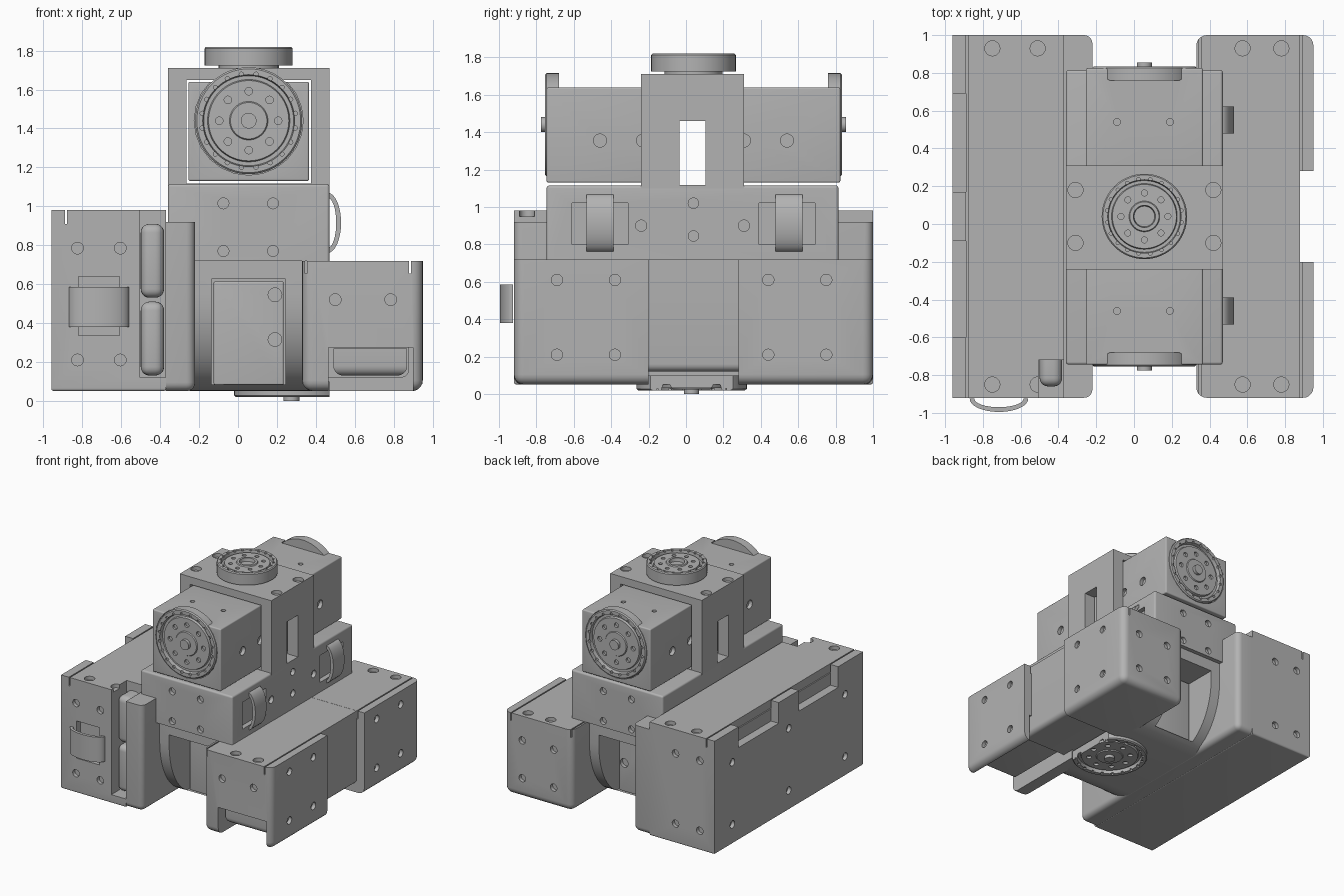
import bpy
import bmesh
from math import cos, sin, pi, radians
from mathutils import Matrix, Vector

default_cube = bpy.data.objects.get("Cube")
if default_cube:
    bpy.data.objects.remove(default_cube, do_unlink=True)

grey = bpy.data.materials.new("plain grey")
grey.use_nodes = True
grey.diffuse_color = (0.45, 0.45, 0.45, 1)
grey.node_tree.nodes["Principled BSDF"].inputs["Base Color"].default_value = grey.diffuse_color

AXIS_TURN = {
    "x": Matrix.Rotation(pi / 2, 4, "Y"),
    "y": Matrix.Rotation(pi / 2, 4, "X"),
    "z": Matrix.Identity(4),
}


def finish(name, bm):
    """Turn a bmesh into a named grey object."""
    bmesh.ops.recalc_face_normals(bm, faces=bm.faces)
    mesh = bpy.data.meshes.new(name)
    bm.to_mesh(mesh)
    bm.free()
    mesh.materials.append(grey)
    part = bpy.data.objects.new(name, mesh)
    bpy.context.collection.objects.link(part)
    return part


def add_box(bm, x, y, z):
    size = Matrix.Diagonal((x[1] - x[0], y[1] - y[0], z[1] - z[0], 1))
    centre = Vector((sum(x), sum(y), sum(z))) / 2
    bmesh.ops.create_cube(bm, size=1, matrix=Matrix.Translation(centre) @ size)


def add_cylinder(bm, centre, axis, radius, depth):
    place = Matrix.Translation(centre) @ AXIS_TURN[axis]
    bmesh.ops.create_cone(bm, cap_ends=True, segments=24, radius1=radius,
                          radius2=radius, depth=depth, matrix=place)


def box(name, x, y, z, bevel=0, rule=lambda middle: True):
    """Box from ranges; edges whose midpoint passes the rule are rounded."""
    bm = bmesh.new()
    add_box(bm, x, y, z)
    if bevel:
        edges = [e for e in bm.edges if rule((e.verts[0].co + e.verts[1].co) / 2)]
        bmesh.ops.bevel(bm, geom=edges, offset=bevel, segments=5,
                        profile=0.5, affect="EDGES")
    return finish(name, bm)


def prism(name, outline, low, high, place):
    """Extrude a closed outline; place maps (u, v, w) to a position."""
    bm = bmesh.new()
    ends = [[bm.verts.new(place(u, v, w)) for u, v in outline] for w in (low, high)]
    for ring in ends:
        bm.faces.new(ring)
    for i in range(len(outline)):
        bm.faces.new((ends[0][i - 1], ends[0][i], ends[1][i], ends[1][i - 1]))
    return finish(name, bm)


def boolean(part, bm):
    cutter = finish("cutter", bm)
    cutter.hide_render = True
    mod = part.modifiers.new("cut", "BOOLEAN")
    mod.operation, mod.solver, mod.object = "DIFFERENCE", "EXACT", cutter
    mod.use_self = True
    bpy.context.view_layer.objects.active = part
    bpy.ops.object.modifier_apply(modifier=mod.name)
    bpy.data.objects.remove(cutter, do_unlink=True)


def cut(part, boxes=(), holes=()):
    bm = bmesh.new()
    for ranges in boxes:
        add_box(bm, *ranges)
    for centre, axis, radius in holes:
        add_cylinder(bm, centre, axis, radius, 0.06)
    boolean(part, bm)


def horn(name, centre, turn, radius, thick, pin=0):
    """Lathed output wheel with a rim, a recessed disc and a bolt circle."""
    top = thick
    profile = [(0, 0), (radius, 0), (radius, top - 0.008), (radius * 0.97, top),
               (radius * 0.86, top), (radius * 0.84, top - 0.03),
               (radius * 0.77, top - 0.03), (radius * 0.75, top - 0.012),
               (radius * 0.36, top - 0.012), (radius * 0.34, top - 0.004),
               (radius * 0.26, top - 0.004)]
    if pin:
        profile += [(0.04, top - 0.004), (0.04, top + pin), (0, top + pin)]
    else:
        profile += [(radius * 0.24, top - 0.03), (0, top - 0.03)]
    bm = bmesh.new()
    verts = [bm.verts.new((r, 0, h)) for r, h in profile]
    edges = [bm.edges.new(pair) for pair in zip(verts, verts[1:])]
    bmesh.ops.spin(bm, geom=verts + edges, cent=(0, 0, 0), axis=(0, 0, 1),
                   angle=2 * pi, steps=64, use_duplicate=False)
    bmesh.ops.remove_doubles(bm, verts=bm.verts, dist=0.0001)
    wheel = finish(name, bm)
    # bolt circle and rim notches
    holes = bmesh.new()
    for i in range(8):
        a = i * pi / 4
        spot = (radius * 0.55 * cos(a), radius * 0.55 * sin(a), top)
        add_cylinder(holes, spot, "z", radius * 0.07, 0.06)
    for i in range(20):
        a = (i + 0.5) * pi / 10
        spot = (radius * 0.88 * cos(a), radius * 0.88 * sin(a), top)
        add_cylinder(holes, spot, "z", radius * 0.04, 0.02)
    boolean(wheel, holes)
    wheel.data.transform(Matrix.Translation(centre) @ turn)
    return wheel


def strap(name, low, high, place):
    """Bowed grab strap."""
    angles = [i * pi / 16 for i in range(17)]
    outer = [(0.155 * cos(a), 0.07 * sin(a)) for a in angles]
    inner = [(0.13 * cos(a), 0.045 * sin(a)) for a in reversed(angles)]
    return prism(name, outer + inner, low, high, place)


ENDS = (-0.92, 1.0)
MID = 0.04
SHAFT = 0.055

# tall housing with its notched side plate, seam and front channel
tall = box("tall_housing", (-0.96, -0.37), ENDS, (0.05, 0.98), 0.015,
           lambda m: m.z < 0.1)
cut(tall,
    boxes=[((-0.89, -0.88), (-1, 1.1), (0.91, 1)),
           ((-1, -0.89), (0.17, 0.69), (0.81, 1)),
           ((-1, -0.89), (-0.6, -0.09), (0.81, 1)),
           ((-0.505, -0.36), (-1, -0.72), (0.12, 1)),
           ((-0.82, -0.61), (-1, -0.87), (0.335, 0.64))],
    holes=[((x, y, z), "y", 0.03) for x in (-0.825, -0.605)
           for y in ENDS for z in (0.21, 0.785)]
    + [((x, y, 0.98), "z", 0.04) for x in (-0.75, -0.51) for y in (-0.85, 0.93)]
    + [((-0.96, y, z), "x", 0.03) for y in (-0.69, MID, 0.77) for z in (0.21, 0.72)])
box("tall_housing_inner_wall", (-0.373, -0.22), ENDS, (0.05, 0.92), 0.045,
    lambda m: m.z < 0.9 and m.x > -0.3)
for name, z in (("lower", (0.13, 0.51)), ("upper", (0.53, 0.91))):
    box(name + "_channel_motor", (-0.5, -0.38), (-0.86, -0.6), z, 0.045)

# low housing: core, two end caps, open bay under the front
core = box("low_housing_core", (0.36, 0.88), (-0.3, 0.4), (0.12, 0.719), 0.04,
           lambda m: m.x > 0.8 and m.z < 0.2)
for name, y, outer in (("front", (-0.92, -0.2), -0.92), ("back", (0.28, 1), 1.0)):
    cap = box("low_housing_" + name + "_cap", (0.33, 0.95), y, (0.05, 0.72), 0.055,
              lambda m: m.z < 0.7 and (m.z < 0.1 or abs(m.y - outer) < 0.01)
              and abs(m.y - sum(y) + outer) > 0.01)
    bays = [((x, x + 0.01), (-1, 1.1), (0.655, 0.8)) for x in (0.345, 0.88)]
    if name == "front":
        bays.append(((0.465, 0.9), (-1, -0.15), (0, 0.275)))
    across = [s + MID - 0.005 for s in ((-0.725, -0.415) if outer < 0 else (0.405, 0.715))]
    cut(cap, bays,
        [((0.95, s, z), "x", 0.03) for s in across for z in (0.21, 0.61)]
        + [((x, outer, 0.52), "y", 0.03) for x in (0.5, 0.785)]
        + [((x, outer, 0.21), "y", 0.03) for x in (0.5, 0.785) if outer > 0]
        + [((x, outer - 0.07 * (1 if outer > 0 else -1), 0.72), "z", 0.04)
           for x in (0.575, 0.78)])
box("low_bay_motor", (0.49, 0.87), (-0.86, -0.1), (0.13, 0.27), 0.05,
    lambda m: m.z < 0.2)

# rounded cradle between the housings, hollow at both ends
arc = [(0.38 + 0.36 * cos(a), 0.55 - 0.5 * sin(a))
       for a in [i * pi / 24 for i in range(13)]]
half = [(0.74, 0.75)] + arc
outline = [(MID + h, z) for h, z in half] + [(MID - h, z) for h, z in reversed(half)]
cradle = prism("cradle", outline, -0.25, 0.4, lambda u, v, w: (w, u, v))
cut(cradle, [((-0.135, 0.245), y, (0.085, 0.625)) for y in ((-1, -0.3), (0.38, 1.1))])
for name, y, face in (("front", (-0.45, -0.2), -0.45), ("back", (0.28, 0.53), 0.53)):
    motor = box(name + "_cradle_motor", (-0.125, 0.235), y, (0.08, 0.615), 0.01)
    cut(motor, holes=[((0.19, face, z), "y", 0.035) for z in (0.315, 0.545)])

# middle body with strap recesses and screw holes
body = box("middle_body", (-0.36, 0.47), (-0.745, 0.815), (0.719, 1.115), 0.015,
           lambda m: abs(m.z - 0.9) < 0.1 or m.z > 1)
cut(body,
    boxes=[((0.43, 0.6), y, (0.8, 1.02)) for y in ((-0.61, -0.31), (0.39, 0.69))],
    holes=[((x, y, z), "y", 0.028) for x in (-0.075, 0.18)
           for y in (-0.745, 0.815) for z in (0.77, 1.015)]
    + [((0.47, y, 0.9), "x", 0.03) for y in (-0.24, 0.31)]
    + [((0.47, MID, z), "x", 0.028) for z in (0.845, 1.02)])

# upright column with a tunnel for the motors and a side slot
column = box("column", (-0.36, 0.47), (-0.24, 0.31), (1.1, 1.71))
cut(column,
    boxes=[((-0.265, 0.375), (-1, 1), (1.118, 1.648)),
           ((-1, 1), (-0.035, 0.105), (1.118, 1.46))],
    holes=[((x, y, 1.71), "z", 0.04) for x in (-0.31, 0.42) for y in (-0.1, 0.18)])

# two opposed upper motors with their output wheels
for name, y, face, sign in (("front", (-0.745, -0.04), -0.745, -1),
                            ("back", (0.11, 0.825), 0.825, 1)):
    motor = box(name + "_motor", (-0.255, 0.365), y, (1.13, 1.64), 0.01)
    cut(motor, holes=[((x, sign * 0.5 + MID, 1.64), "z", 0.018) for x in (-0.09, 0.19)]
        + [((x, sign * s + MID, 1.355), "x", 0.035)
           for x in (-0.255, 0.365) for s in (0.27, 0.5)])
    bm = bmesh.new()
    add_cylinder(bm, (SHAFT, face, 1.44), "y", 0.28, 0.12)
    boolean(motor, bm)
    horn(name + "_wheel", (SHAFT, face - sign * 0.065, 1.44),
         Matrix.Rotation(-sign * pi / 2, 4, "X"), 0.275, 0.075, 0.02)

# top turntable and its neck
bm = bmesh.new()
add_cylinder(bm, (SHAFT, MID, 1.71), "z", 0.155, 0.06)
finish("turntable_neck", bm)
horn("turntable", (SHAFT, MID, 1.725), Matrix.Identity(4), 0.226, 0.095)

# underside wheel, trimmed beside the low housing
under = horn("underside_wheel", (0.275, 0.03, 0.1), Matrix.Rotation(pi, 4, "X"),
             0.295, 0.08, 0.02)
cut(under, [((0.47, 1), (-1, 1), (-1, 1))])

# grab straps
strap("front_strap", 0.38, 0.585, lambda u, v, w: (u - 0.715, -0.925 - v, w))
for name, y in (("front", -0.46), ("back", 0.55)):
    strap(name + "_side_strap", y - 0.072, y + 0.072,
          lambda u, v, w: (0.46 + v, w, u + 0.915))

bpy.ops.object.select_all(action="DESELECT")
for part in bpy.context.collection.objects:
    if part.type == "MESH":
        part.select_set(True)
        bpy.context.view_layer.objects.active = part
bpy.ops.object.shade_smooth_by_angle(angle=radians(30))
